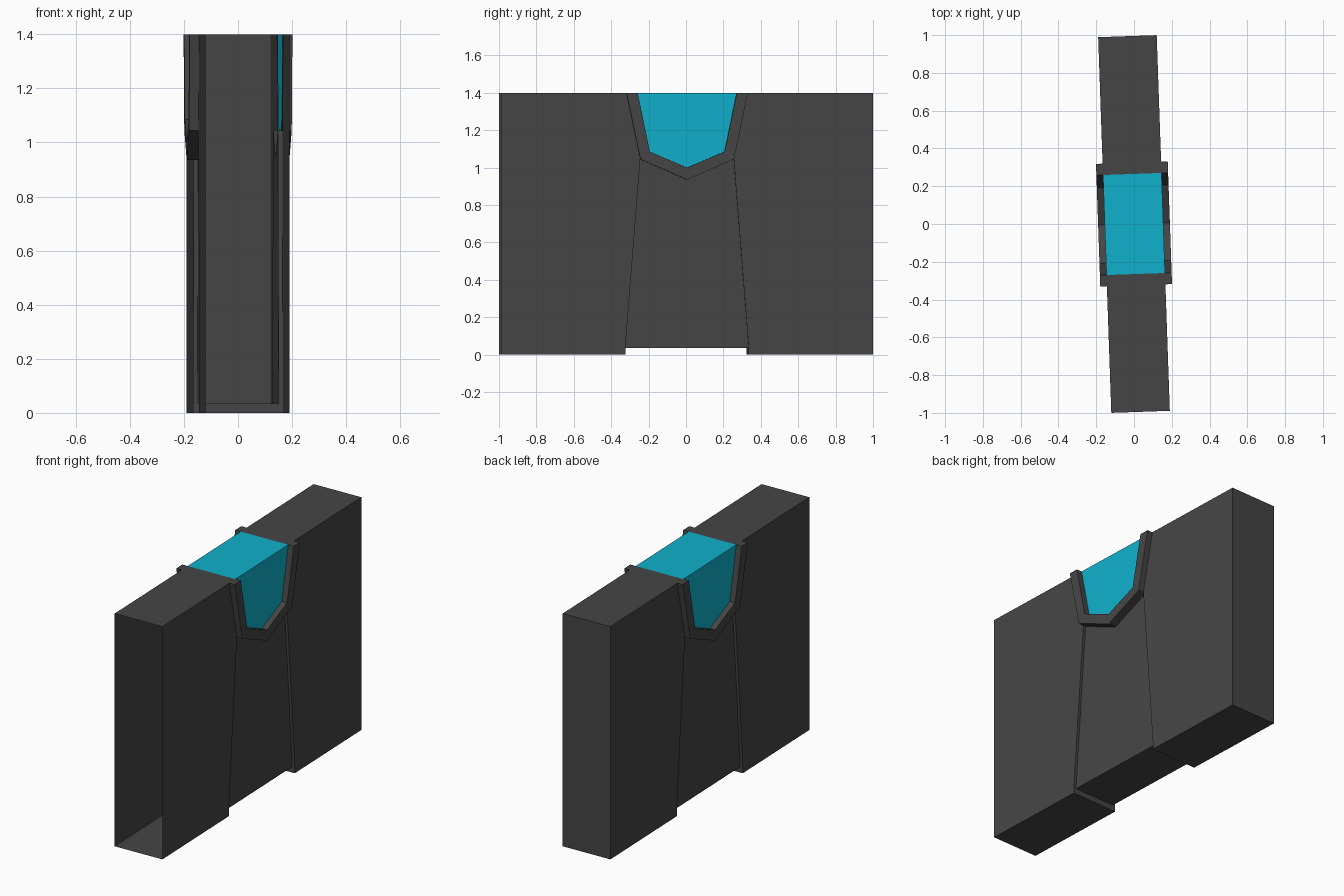
import bpy
import math
from mathutils import Vector, Matrix

if "Cube" in bpy.data.objects:
    bpy.data.objects.remove(bpy.data.objects["Cube"])

W, F, R = 0.155, 0.19, 0.1385    # half widths: wall, window frame, recessed panel
L, H, STEP = 0.995, 1.4, 0.035   # half length, height, raised floor in the middle
OUTER = [(-0.325, H), (-0.25, 1.045), (0, 0.935), (0.25, 1.045), (0.325, H)]
INNER = [(-0.265, H), (-0.2, 1.085), (0, 1.0), (0.2, 1.085), (0.265, H)]
FOOT = 0.33
TURN = Matrix.Rotation(math.radians(2), 4, 'Z')


def material(name, rgb):
    m = bpy.data.materials.new(name)
    m.diffuse_color = (*rgb, 1)
    m.use_nodes = True
    m.node_tree.nodes["Principled BSDF"].inputs["Base Color"].default_value = m.diffuse_color
    return m


GREY = material("dark_grey", (0.060, 0.060, 0.060))
TEAL = material("teal", (0.005, 0.434, 0.604))


class Skin:
    """Collects polygons, each turned to face a given outward direction."""

    def __init__(self):
        self.verts, self.faces = [], []

    def face(self, pts, out):
        pts = [Vector(p) for p in pts]
        n = Vector()
        for a, b in zip(pts, pts[1:] + pts[:1]):
            n += a.cross(b)
        if n.dot(Vector(out)) < 0:
            pts.reverse()
        k = len(self.verts)
        self.verts += pts
        self.faces.append(range(k, k + len(pts)))

    def side(self, x, yz, s):
        self.face([(x * s, y, z) for y, z in yz], (s, 0, 0))

    def strip(self, a, b, x0, x1, s, out):
        self.face([(x0 * s, *a), (x1 * s, *a), (x1 * s, *b), (x0 * s, *b)], out)

    def build(self, name, mat):
        me = bpy.data.meshes.new(name)
        me.from_pydata([tuple(v) for v in self.verts], [], [list(f) for f in self.faces])
        me.materials.append(mat)
        ob = bpy.data.objects.new(name, me)
        bpy.context.collection.objects.link(ob)
        ob.matrix_world = TURN


wall, frame, glass = Skin(), Skin(), Skin()

for e in (-1, 1):
    # floor, top and step face of each wall half
    wall.strip((e * FOOT, 0), (e * L, 0), -W, W, 1, (0, 0, -1))
    wall.strip((e * 0.265, H), (e * L, H), -W, W, 1, (0, 0, 1))
    wall.strip((e * FOOT, 0), (e * FOOT, STEP), -W, W, 1, (0, -e, 0))
    for s in (-1, 1):
        # wall side panel and the slanted edge of the recess
        wall.side(W, [(e * L, 0), (e * FOOT, 0), (e * FOOT, STEP),
                      (e * 0.25, 1.045), (e * 0.325, H), (e * L, H)], s)
        wall.strip((e * FOOT, STEP), (e * 0.25, 1.045), R, W, s, (0, -e, 0))
        # top cap of the frame
        frame.strip((e * 0.265, H), (e * 0.325, H), W, F, s, (0, 0, 1))

# closed back end (front end stays open) and raised middle floor
wall.strip((L, 0), (L, H), -W, W, 1, (0, 1, 0))
wall.strip((-FOOT, STEP), (FOOT, STEP), -R, R, 1, (0, 0, -1))

for s in (-1, 1):
    # recessed panel under the window
    wall.side(R, [(-FOOT, STEP)] + OUTER[1:4] + [(FOOT, STEP)], s)
    # window frame: front, outer rim, inner rim
    for i in range(4):
        o0, o1, i0, i1 = OUTER[i], OUTER[i + 1], INNER[i], INNER[i + 1]
        frame.side(F, [o0, o1, i1, i0], s)
        out = (0, o1[1] - o0[1], o0[0] - o1[0])
        frame.strip(o0, o1, R if i in (1, 2) else W, F, s, out)
        frame.strip(i0, i1, W, F, s, (0, -out[1], -out[2]))
    glass.side(W, INNER, s)

# glass top
glass.strip((-0.265, H), (0.265, H), -W, W, 1, (0, 0, 1))

wall.build("wall_shell", GREY)
frame.build("window_frames", GREY)
glass.build("glass_panels", TEAL)
